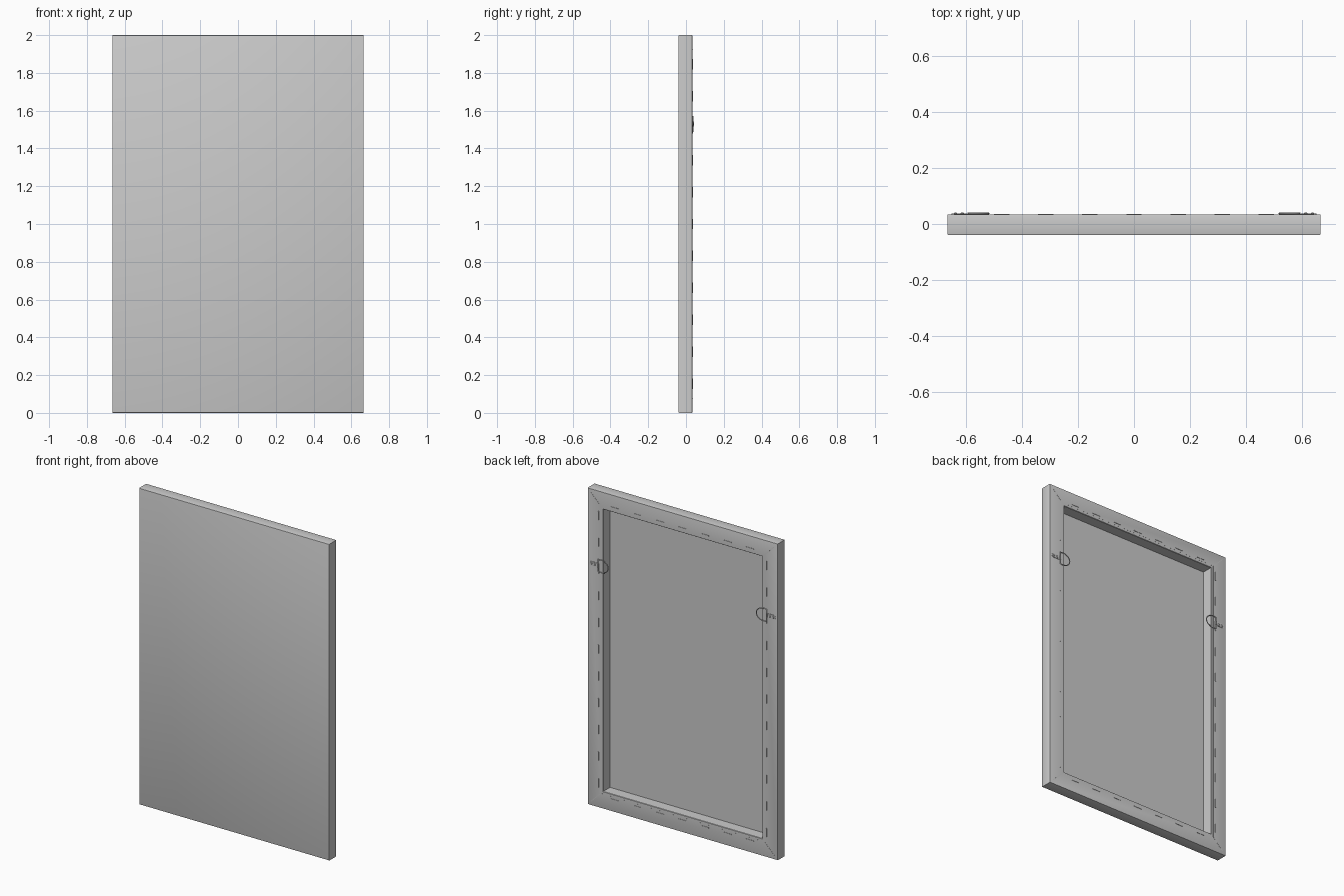
import bpy, bmesh, math
from mathutils import Matrix

if "Cube" in bpy.data.objects:
    bpy.data.objects.remove(bpy.data.objects["Cube"])

W, H, BACK = 0.665, 2.0, 0.034      # half width, height, rear plane
RING_Z = 1.53

grey = bpy.data.materials.new("plain grey")
grey.diffuse_color = (0.6, 0.6, 0.6, 1)
grey.use_nodes = True
grey.node_tree.nodes["Principled BSDF"].inputs["Base Color"].default_value = grey.diffuse_color


def finish(name, bm, angle=35):
    bmesh.ops.recalc_face_normals(bm, faces=bm.faces)
    me = bpy.data.meshes.new(name)
    bm.to_mesh(me)
    bm.free()
    ob = bpy.data.objects.new(name, me)
    bpy.context.collection.objects.link(ob)
    me.materials.append(grey)
    bpy.ops.object.select_all(action='DESELECT')
    ob.select_set(True)
    bpy.context.view_layer.objects.active = ob
    bpy.ops.object.shade_smooth_by_angle(angle=math.radians(angle))
    return ob


def frame_sweep(name, profile, cap_first=False, cap_last=False, closed=False):
    """Sweep (inset, y) points round the rectangle with mitred corners."""
    bm = bmesh.new()
    loops = []
    for d, y in profile:
        a, lo, hi = W - d, d, H - d
        loops.append([bm.verts.new(p) for p in
                      ((-a, y, lo), (a, y, lo), (a, y, hi), (-a, y, hi))])
    pairs = list(zip(loops, loops[1:]))
    if closed:
        pairs.append((loops[-1], loops[0]))
    for p, q in pairs:
        for i in range(4):
            j = (i + 1) % 4
            bm.faces.new((p[i], p[j], q[j], q[i]))
    if cap_first:
        bm.faces.new(loops[0])
    if cap_last:
        bm.faces.new(loops[-1])
    return finish(name, bm)


def box(bm, centre, size, rot=None):
    m = Matrix.Translation(centre)
    if rot is not None:
        m = m @ rot
    bmesh.ops.create_cube(bm, size=1, matrix=m @ Matrix.Diagonal((*size, 1)))


# Canvas: front sheet, wrapped edges, folded onto the back
frame_sweep("canvas", [(0.1, -0.037), (0.004, -0.037), (0.004, BACK - 0.002),
                       (0.092, BACK - 0.002), (0.093, BACK), (0.004, BACK),
                       (0.001, BACK - 0.001), (0, BACK - 0.004), (0, -0.035),
                       (0.0015, -0.0385), (0.005, -0.04)],
            cap_first=True, cap_last=True)

# Wooden stretcher bars
frame_sweep("stretcher_bars", [(0.006, -0.0365), (0.108, -0.0365), (0.108, 0.030),
                               (0.106, 0.0325), (0.006, 0.0325)], closed=True)

# Folded seams on the mitred corners
bm = bmesh.new()
for sx in (-1, 1):
    for z, sz in ((0.058, 1), (H - 0.058, -1)):
        box(bm, (sx * (W - 0.058), BACK, z), (0.095, 0.0016, 0.003),
            Matrix.Rotation(sx * sz * math.pi / 4, 4, 'Y'))
finish("corner_folds", bm)

# Staples round the fold
bm = bmesh.new()
for i in range(11):
    for sx in (-1, 1):
        box(bm, (sx * (W - 0.077), BACK + 0.0008, 0.155 + 0.169 * i),
            (0.004, 0.003, 0.055))
for i in range(7):
    for z in (0.077, H - 0.077):
        box(bm, (-0.471 + 0.157 * i, BACK + 0.0008, z), (0.055, 0.003, 0.004))
finish("staples", bm)

# Hanging hardware on both side bars
for side, sx in (("left", -1), ("right", 1)):
    # Plate with a rounded outer end
    bm = bmesh.new()
    outline = [(0.590, -0.013), (0.590, 0.013)]
    for k in range(9):
        a = math.pi / 2 - math.pi * k / 8
        outline.append((0.638 + 0.013 * math.cos(a), 0.013 * math.sin(a)))
    f = bm.faces.new([bm.verts.new((sx * x, BACK, RING_Z + z)) for x, z in outline])
    top = bmesh.ops.extrude_face_region(bm, geom=[f])
    bmesh.ops.translate(bm, vec=(0, 0.003, 0),
                        verts=[v for v in top["geom"] if isinstance(v, bmesh.types.BMVert)])
    # Screw heads
    for x in (0.636, 0.612):
        bmesh.ops.create_cone(
            bm, cap_ends=True, segments=16, radius1=0.007, radius2=0.004, depth=0.004,
            matrix=Matrix.Translation((sx * x, BACK + 0.0045, RING_Z))
            @ Matrix.Rotation(-math.pi / 2, 4, 'X'))
    # Sleeve round the ring's straight bar
    bmesh.ops.create_cone(
        bm, cap_ends=True, segments=12, radius1=0.005, radius2=0.005, depth=0.026,
        matrix=Matrix.Translation((sx * 0.590, BACK + 0.003, RING_Z)))
    finish("hanger_plate_" + side, bm)

    # D-shaped ring
    path = [(0.590, -0.038), (0.590, 0.038)]
    for k in range(15):
        a = math.pi / 2 + math.pi * k / 14
        path.append((0.570 + 0.052 * math.cos(a), 0.040 * math.sin(a)))
    cu = bpy.data.curves.new("ring_path", 'CURVE')
    cu.dimensions = '3D'
    cu.bevel_depth = 0.003
    cu.bevel_resolution = 2
    sp = cu.splines.new('POLY')
    sp.points.add(len(path) - 1)
    for pt, (x, z) in zip(sp.points, path):
        pt.co = (sx * x, BACK + 0.0035, RING_Z + z, 1)
    sp.use_cyclic_u = True
    cu.materials.append(grey)
    ring = bpy.data.objects.new("hanger_ring_" + side, cu)
    bpy.context.collection.objects.link(ring)
